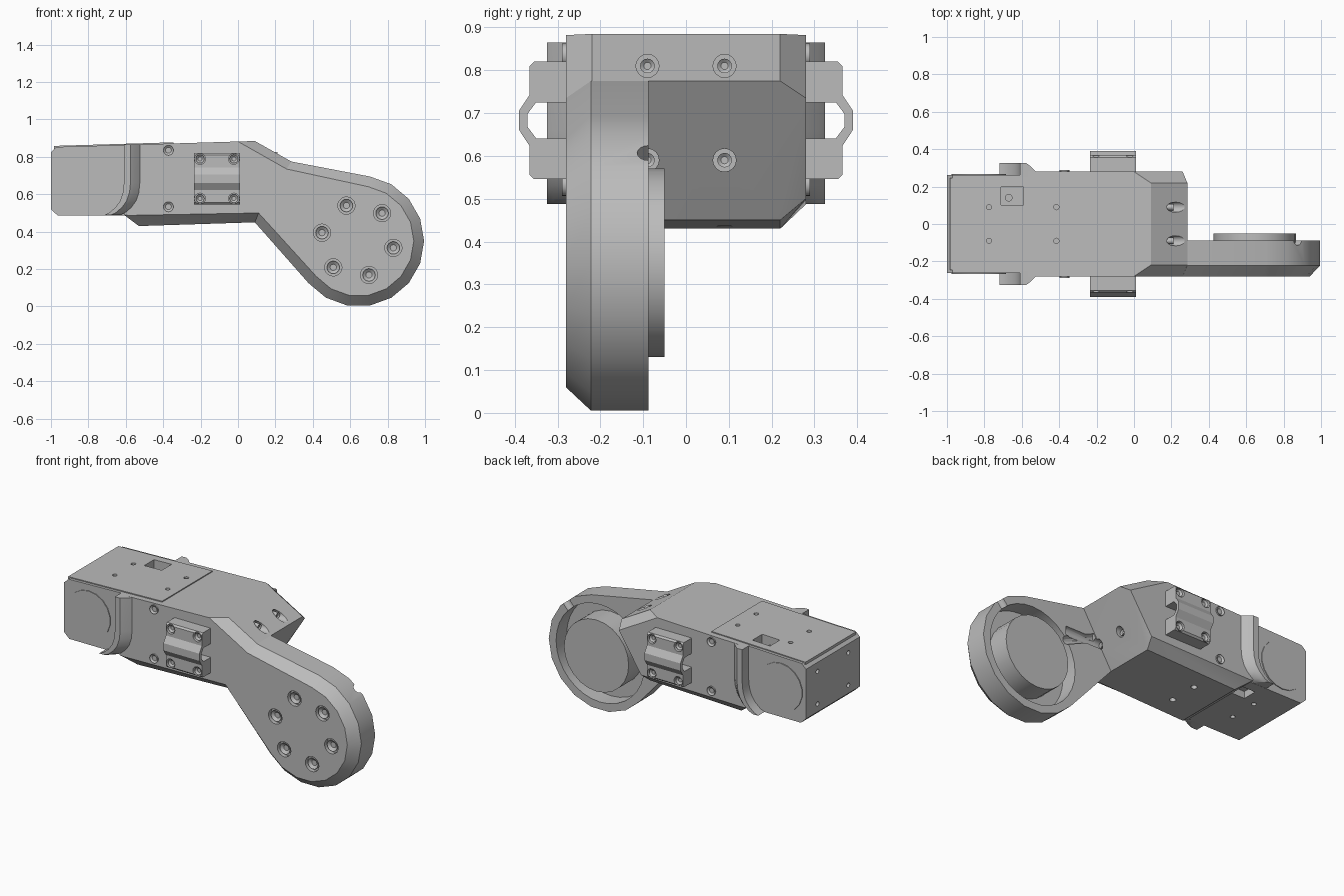
import bpy, bmesh, math
from mathutils import Vector, Matrix

if "Cube" in bpy.data.objects:
    bpy.data.objects.remove(bpy.data.objects["Cube"])

grey = bpy.data.materials.new("plain_grey")
grey.use_nodes = True
COLOUR = (0.5, 0.5, 0.5, 1)
grey.diffuse_color = COLOUR
grey.node_tree.nodes["Principled BSDF"].inputs["Base Color"].default_value = COLOUR


def finish(name, bm):
    bmesh.ops.recalc_face_normals(bm, faces=bm.faces)
    mesh = bpy.data.meshes.new(name)
    bm.to_mesh(mesh)
    bm.free()
    mesh.materials.append(grey)
    ob = bpy.data.objects.new(name, mesh)
    bpy.context.scene.collection.objects.link(ob)
    return ob


def hull(name, points):
    bm = bmesh.new()
    for p in points:
        bm.verts.new(p)
    bmesh.ops.convex_hull(bm, input=bm.verts)
    bmesh.ops.dissolve_limit(bm, angle_limit=0.02, verts=bm.verts, edges=bm.edges)
    return finish(name, bm)


def loft(name, sections):
    bm = bmesh.new()
    rings = [[bm.verts.new(p) for p in s] for s in sections]
    n = len(rings[0])
    for a, b in zip(rings, rings[1:]):
        for i in range(n):
            j = (i + 1) % n
            bm.faces.new((a[i], a[j], b[j], b[i]))
    bm.faces.new(rings[0])
    bm.faces.new(rings[-1])
    return finish(name, bm)


def add_cyl(bm, start, end, r, n=20):
    a, b = Vector(start), Vector(end)
    turn = (b - a).to_track_quat('Z', 'Y').to_matrix().to_4x4()
    return bmesh.ops.create_cone(bm, cap_ends=True, segments=n, radius1=r, radius2=r,
                                 depth=(b - a).length,
                                 matrix=Matrix.Translation((a + b) / 2) @ turn)["verts"]


def cyl(name, start, end, r, n=20):
    bm = bmesh.new()
    add_cyl(bm, start, end, r, n)
    return finish(name, bm)


def screw(name, start, end, r):
    """Cylinder head with a sunken socket at its end."""
    bm = bmesh.new()
    add_cyl(bm, start, end, r, 16)
    way = (Vector(end) - Vector(start)).normalized()
    bm.normal_update()
    cap = max(bm.faces, key=lambda f: f.calc_center_median().dot(way))
    bmesh.ops.inset_individual(bm, faces=[cap], thickness=r * 0.5)
    bmesh.ops.translate(bm, verts=cap.verts, vec=-way * r * 0.4)
    return finish(name, bm)


def cut(targets, cyls=(), boxes=()):
    """Subtract cylinders and boxes from each target, then remove the cutter."""
    for shape in list(cyls) + list(boxes):
        bm = bmesh.new()
        if shape in cyls:
            add_cyl(bm, *shape)
        else:
            centre, size = shape
            bmesh.ops.create_cube(bm, size=1, matrix=Matrix.Translation(centre)
                                  @ Matrix.Diagonal((*size, 1)))
        tool = finish("cutter", bm)
        tool.hide_render = True
        for ob in targets:
            mod = ob.modifiers.new("cut", 'BOOLEAN')
            mod.operation, mod.solver, mod.object = 'DIFFERENCE', 'EXACT', tool
            bpy.context.view_layer.objects.active = ob
            bpy.ops.object.modifier_apply(modifier=mod.name)
        bpy.data.objects.remove(tool)


def top(x):
    return 0.852 + 0.03 * (x + 1)


def both(points):
    return [(x, s * y, z) for x, y, z in points for s in (1, -1)]


# Main body with chamfered lower edges and sloped end
body = hull("body", both([
    (-0.61, 0.28, top(-0.61)), (0, 0.28, top(0)), (0.09, 0.22, top(0.09)),
    (0.285, 0.22, 0.775), (0.26, 0.28, 0.735), (0.11, 0.28, 0.5),
    (0.09, 0.22, 0.45), (-0.53, 0.22, 0.43), (-0.585, 0.28, 0.487),
    (-0.61, 0.28, 0.49)]))

# Motor housing and cover plates
motor = hull("motor_housing", both([
    (x, 0.262, z) for x, z in [(-1, 0.52), (-0.965, 0.487), (-0.5, 0.487),
                               (-0.5, top(-0.5)), (-0.97, top(-0.97)), (-1, 0.825)]]))
plate = hull("top_plate", both([
    (x, 0.245, top(x) + dz) for x in (-0.985, -0.345) for dz in (-0.01, 0.006)]))
cut([plate, motor, body], boxes=[((-0.65, 0.15, 0.85), (0.12, 0.095, 0.1))])
for x in (-0.775, -0.415):
    cut([plate, motor, body], cyls=[((x, y, 0.82), (x, y, 0.95), 0.014, 12) for y in (-0.09, 0.09)])
cyl("connector_pin", (-0.67, 0.14, 0.78), (-0.67, 0.14, 0.83), 0.02)

# Holes on the underside and on the motor end
cut([motor], cyls=[((-0.775, y, 0.4), (-0.775, y, 0.52), 0.014, 12) for y in (-0.09, 0.09)],
    boxes=[((-0.65, 0.15, 0.49), (0.09, 0.09, 0.08))])
cut([body], cyls=[((-0.35, y, 0.4), (-0.35, y, 0.47), 0.018, 12) for y in (-0.09, 0.09)])
cut([motor], cyls=[((-1.1, y, z), (-0.97, y, z), 0.014, 12)
                   for y in (-0.15, 0.15) for z in (0.57, 0.77)])

# Arm: chamfered teardrop plate around the joint centre
CX, CZ = 0.645, 0.35


def arm_ring(y, radius, first, last):
    arc = [math.radians(80 - 20 * i) for i in range(12)]
    return [(first[0], y, first[1])] + [
        (CX + radius * math.cos(a), y, CZ + radius * math.sin(a)) for a in arc
    ] + [(last[0], y, last[1])]


upper, lower = (0.285, 0.775), (0.09, 0.45)
arm = loft("arm", [arm_ring(-0.087, 0.35, upper, lower),
                   arm_ring(-0.222, 0.35, upper, lower),
                   arm_ring(-0.28, 0.295, (0.26, 0.735), (0.11, 0.5))])

# Joint recess, cable groove, rim notch and hub
cut([arm], cyls=[((CX, -0.19, CZ), (CX, 0, CZ), 0.3, 32),
                 ((0.2, -0.087, 0.62), (0.45, -0.087, 0.51), 0.025, 12),
                 ((0.8, -0.087, 0.52), (0.93, -0.087, 0.67), 0.027, 16)])
cyl("joint_hub", (CX, -0.2, CZ), (CX, -0.05, CZ), 0.22, 24)

# Six counterbored arm screws
for i in range(6):
    a = math.radians(48 + 60 * i)
    x, z = CX - 0.005 + 0.195 * math.cos(a), CZ + 0.004 + 0.195 * math.sin(a)
    cut([arm], cyls=[((x, -0.255, z), (x, -0.35, z), 0.046, 20)])
    screw("arm_screw", (x, -0.245, z), (x, -0.272, z), 0.034)

# Screws sunk in the sloped end of the body
for y in (-0.09, 0.09):
    for z, x in ((0.81, 0.16), (0.59, 0.11)):
        cut([body, arm], cyls=[((x, y, z), (x + 0.3, y, z), 0.027, 16)])
        screw("end_screw", (x - 0.02, y, z), (x + 0.05, y, z), 0.017)

for s in (1, -1):
    # Round motor cap
    cyl("motor_cap", (-0.83, s * 0.25, 0.672), (-0.83, s * 0.267, 0.672), 0.147, 18)

    # Flared flange overlapping the motor
    path = [(-0.61, 0.865), (-0.61, 0.66), (-0.615, 0.61), (-0.63, 0.565),
            (-0.655, 0.53), (-0.69, 0.5), (-0.718, 0.488)]
    shape = [(0, 0.25), (0, 0.325), (0.035, 0.325), (0.055, 0.31), (0.085, 0.28), (0.085, 0.25)]
    loft("flange", [[(x + dx, s * y, z) for dx, y in shape] for x, z in path])

    # Cable clip with open channel and corner screws
    half = [(0.275, 0.137), (0.355, 0.137), (0.365, 0.127), (0.365, 0.06), (0.39, 0.022)]
    inner = [(0.37, 0.015), (0.35, 0.042), (0.275, 0.042)]
    ring = half + [(y, -z) for y, z in reversed(half)]
    ring += [(y, -z) for y, z in reversed(inner)] + inner
    clip = loft("cable_clip", [[(x, s * y, 0.683 + z) for y, z in ring] for x in (-0.235, 0.01)])
    for x in (-0.203, -0.022):
        for z in (0.577, 0.789):
            cut([clip], cyls=[((x, s * 0.335, z), (x, s * 0.4, z), 0.029, 16)])
            screw("clip_screw", (x, s * 0.325, z), (x, s * 0.356, z), 0.023)

    # Side bolts
    for z in (0.533, 0.835):
        screw("side_bolt", (-0.372, s * 0.26, z), (-0.372, s * 0.289, z), 0.027)

# Smooth shading with sharp edges kept
for ob in bpy.context.scene.objects:
    if ob.type == 'MESH':
        bpy.ops.object.select_all(action='DESELECT')
        ob.select_set(True)
        bpy.context.view_layer.objects.active = ob
        bpy.ops.object.shade_smooth_by_angle(angle=math.radians(25))
